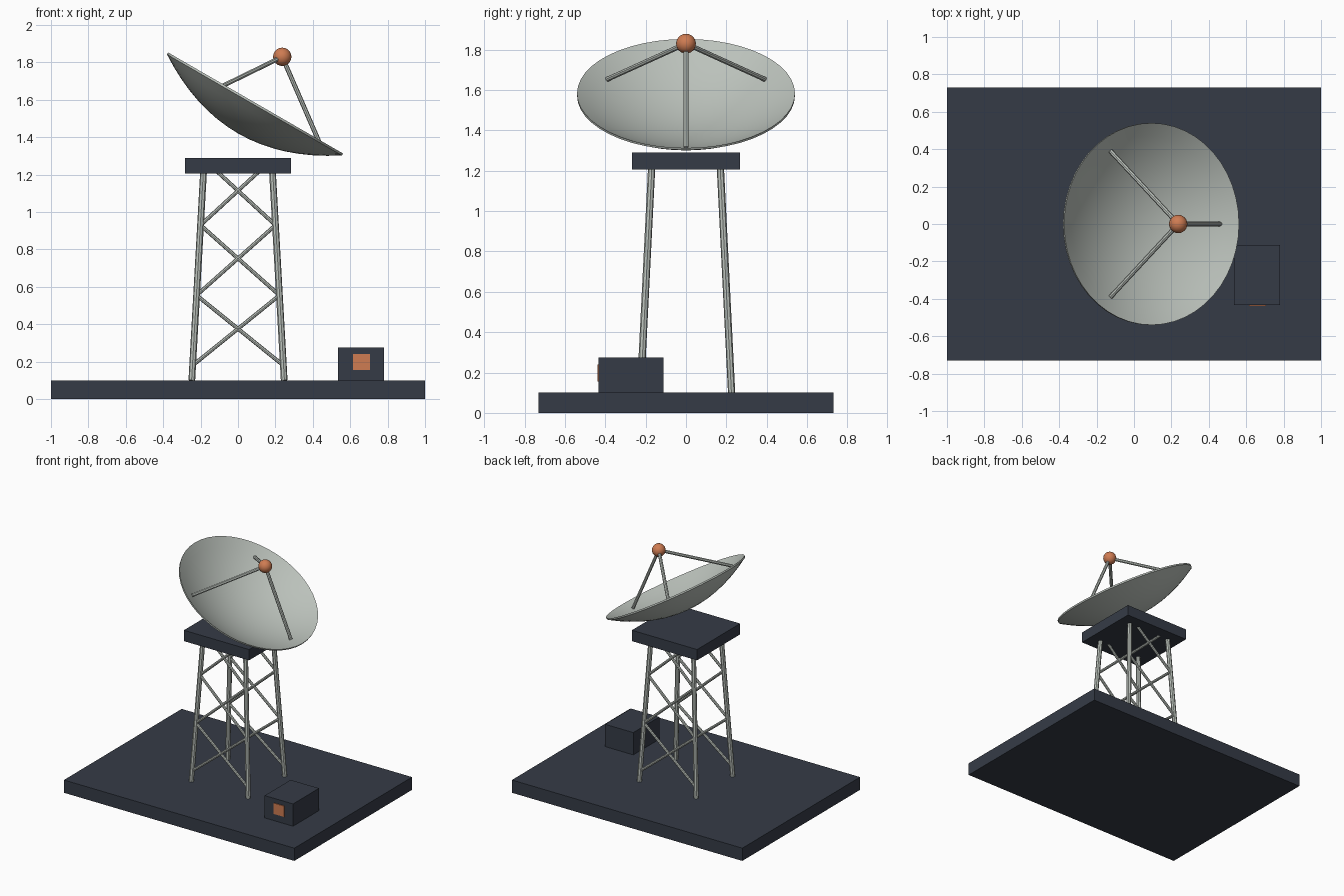
import bpy
import bmesh
import math
from mathutils import Vector, Matrix

cube = bpy.data.objects.get("Cube")
if cube:
    bpy.data.objects.remove(cube, do_unlink=True)


def material(name, rgb):
    m = bpy.data.materials.new(name)
    m.use_nodes = True
    m.diffuse_color = (*rgb, 1)
    bsdf = m.node_tree.nodes["Principled BSDF"]
    bsdf.inputs["Base Color"].default_value = (*rgb, 1)
    bsdf.inputs["Roughness"].default_value = 0.7
    return m


SLATE = material("dark slate", (0.036, 0.044, 0.062))
GREY = material("pale grey", (0.50, 0.54, 0.50))
ORANGE = material("orange", (0.62, 0.20, 0.085))


def finish(name, bm, mat, smooth=False):
    bmesh.ops.recalc_face_normals(bm, faces=bm.faces)
    mesh = bpy.data.meshes.new(name)
    bm.to_mesh(mesh)
    bm.free()
    mesh.materials.append(mat)
    ob = bpy.data.objects.new(name, mesh)
    bpy.context.collection.objects.link(ob)
    if smooth:
        bpy.ops.object.select_all(action="DESELECT")
        ob.select_set(True)
        bpy.context.view_layer.objects.active = ob
        bpy.ops.object.shade_smooth_by_angle(angle=math.radians(40))
    return ob


def box(name, low, high, mat):
    low, high = Vector(low), Vector(high)
    bm = bmesh.new()
    place = Matrix.Translation((low + high) / 2) @ Matrix.Diagonal((*(high - low), 1))
    bmesh.ops.create_cube(bm, size=1, matrix=place)
    return finish(name, bm, mat)


def rod(name, a, b, radius, sides=8):
    a, b = Vector(a), Vector(b)
    bm = bmesh.new()
    turn = (b - a).to_track_quat("Z", "Y").to_matrix().to_4x4()
    bmesh.ops.create_cone(bm, cap_ends=True, segments=sides, radius1=radius, radius2=radius,
                          depth=(b - a).length, matrix=Matrix.Translation((a + b) / 2) @ turn)
    return finish(name, bm, GREY)


# Ground slab, tower platform and equipment cabinet
box("base_slab", (-1, -0.73, 0), (1, 0.73, 0.1), SLATE)
box("tower_platform", (-0.283, -0.267, 1.205), (0.283, 0.267, 1.29), SLATE)
box("cabinet", (0.535, -0.433, 0.1), (0.781, -0.111, 0.275), SLATE)
box("cabinet_panel", (0.615, -0.439, 0.155), (0.706, -0.431, 0.24), ORANGE)

# Four leaning legs
FOOT, TOP = Vector((0.247, 0.226, 0.1)), Vector((0.184, 0.17, 1.22))


def on_leg(z, sx, sy):
    p = FOOT.lerp(TOP, (z - FOOT.z) / (TOP.z - FOOT.z))
    return Vector((p.x * sx, p.y * sy, z))


for sy, depth in ((-1, "front"), (1, "back")):
    for sx, side in ((-1, "right"), (1, "left")):
        rod(f"{depth}_{side}_leg", on_leg(FOOT.z, sx, sy), on_leg(TOP.z, sx, sy), 0.018)
        # Crossed braces climb the front and back of the tower
        for i, (z1, z2) in enumerate(((0.18, 0.555), (0.555, 0.93), (0.93, 1.28))):
            rod(f"{depth}_{side}_brace_{i + 1}", on_leg(z1, sx, sy), on_leg(z2, -sx, sy), 0.0105)

# Tilted parabolic dish, spun from a thin closed profile
TILT = Matrix.Translation((0.094, 0, 1.583)) @ Matrix.Rotation(math.radians(30), 4, "Y")
RADIUS, DEPTH, THICK, RINGS = 0.54, 0.176, 0.012, 8


def bowl(r):
    return DEPTH * ((r / RADIUS) ** 2 - 1)


radii = [RADIUS * i / RINGS for i in range(RINGS + 1)]
profile = [(r, bowl(r)) for r in radii] + [(r, bowl(r) - THICK) for r in reversed(radii)]
bm = bmesh.new()
verts = [bm.verts.new((r, 0, z)) for r, z in profile]
edges = [bm.edges.new(pair) for pair in zip(verts, verts[1:])]
bmesh.ops.spin(bm, geom=verts + edges, cent=(0, 0, 0), axis=(0, 0, 1),
               angle=math.tau, steps=48, use_merge=False)
bmesh.ops.remove_doubles(bm, verts=bm.verts, dist=0.0005)
bm.transform(TILT)
finish("dish", bm, GREY, smooth=True)

# Feed ball held on three struts
feed = TILT @ Vector((0, 0, 0.285))
bm = bmesh.new()
bmesh.ops.create_uvsphere(bm, u_segments=24, v_segments=12, radius=0.049,
                          matrix=Matrix.Translation(feed))
finish("feed_ball", bm, ORANGE, smooth=True)
for i in range(3):
    a = math.tau * i / 3
    foot = TILT @ Vector((0.45 * math.cos(a), 0.45 * math.sin(a), bowl(0.45) + 0.005))
    rod(f"feed_strut_{i + 1}", foot, feed, 0.0125)
